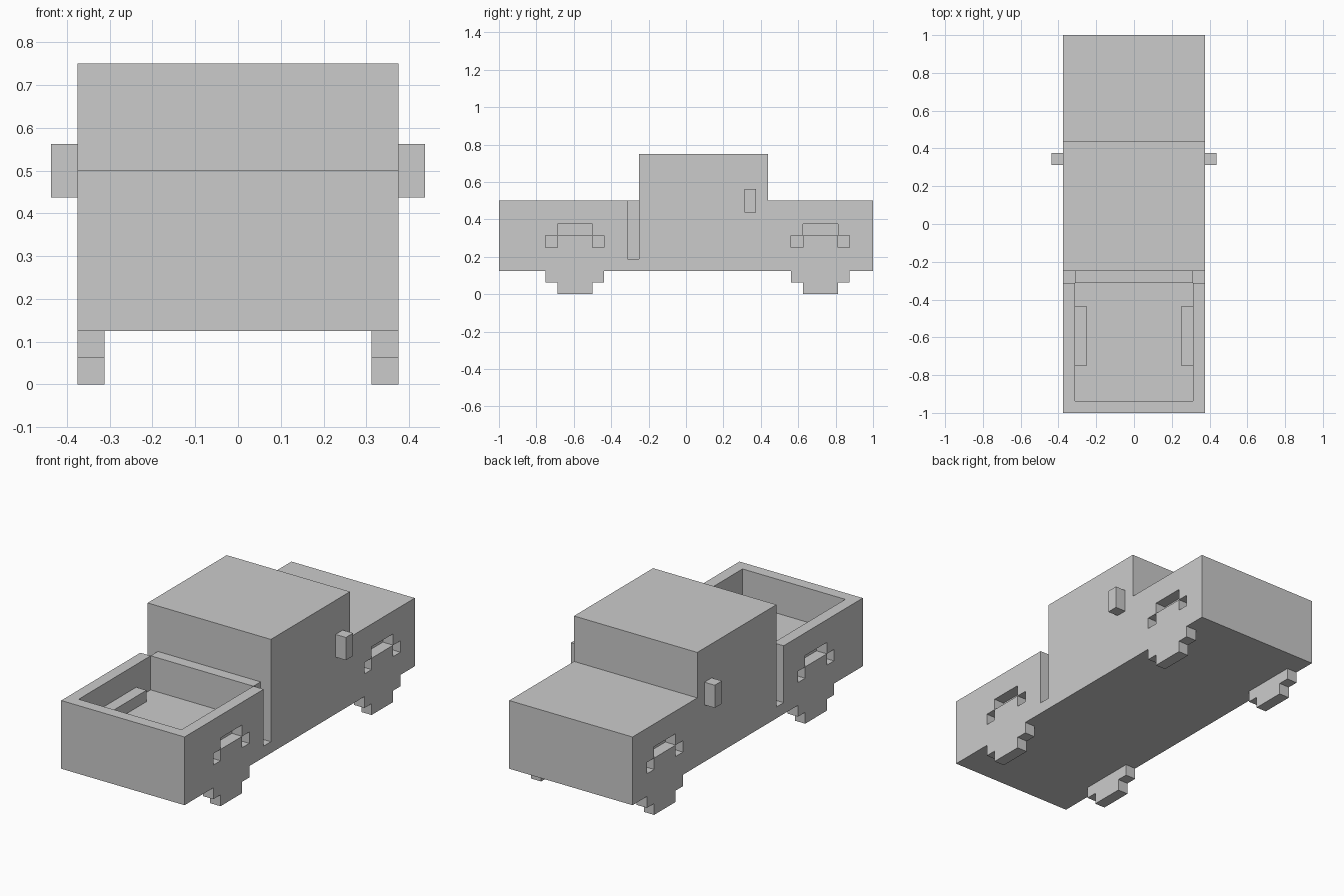
import bpy, bmesh

if "Cube" in bpy.data.objects:
    bpy.data.objects.remove(bpy.data.objects["Cube"])

U = 1 / 16  # the model sits on a regular grid of this size


def extrude(name, outline, x0, x1):
    """Extrude a (y, z) outline, given in grid units, from x0 to x1."""
    bm = bmesh.new()
    face = bm.faces.new([bm.verts.new((x0 * U, y * U, z * U)) for y, z in outline])
    geom = bmesh.ops.extrude_face_region(bm, geom=[face])["geom"]
    verts = [v for v in geom if isinstance(v, bmesh.types.BMVert)]
    bmesh.ops.translate(bm, verts=verts, vec=((x1 - x0) * U, 0, 0))
    bmesh.ops.recalc_face_normals(bm, faces=bm.faces)
    mesh = bpy.data.meshes.new(name)
    bm.to_mesh(mesh)
    bm.free()
    obj = bpy.data.objects.new(name, mesh)
    bpy.context.collection.objects.link(obj)
    return obj


def box(name, x, y, z):
    return extrude(name, [(y[0], z[0]), (y[1], z[0]), (y[1], z[1]), (y[0], z[1])], *x)


def cut(target, cutter):
    """Subtract the cutter from the target and delete it."""
    mod = target.modifiers.new("cut", "BOOLEAN")
    mod.operation = "DIFFERENCE"
    mod.solver = "EXACT"
    mod.object = cutter
    bpy.context.view_layer.objects.active = target
    bpy.ops.object.modifier_apply(modifier=mod.name)
    bpy.data.objects.remove(cutter)


def span(side, a, b):
    """x range between a and b on the given side."""
    return (a, b) if side > 0 else (-b, -a)


# Body: side profile with bed, cab and rear deck
body = extrude("body", [(-16, 2), (16, 2), (16, 8), (7, 8), (7, 12),
                        (-4, 12), (-4, 8), (-16, 8)], -6, 6)

# Open bed
cut(body, box("bed_cutter", (-5, 5), (-15, -5), (5, 9)))

for side, label in ((1, "right"), (-1, "left")):
    # Slot between bed and cab
    cut(body, box("slot_cutter", span(side, 5, 7), (-5, -4), (3, 9)))

    for y, end in ((-12, "front"), (9, "back")):
        # Stepped wheel arch
        arch = [(y, 1), (y + 5, 1), (y + 5, 5), (y + 4, 5), (y + 4, 6),
                (y + 1, 6), (y + 1, 5), (y, 5)]
        cut(body, extrude("arch_cutter", arch, *span(side, 5, 7)))

        # Wheel: square with notched corners
        wheel = [(y + 1, 0), (y + 4, 0), (y + 4, 1), (y + 5, 1), (y + 5, 4), (y + 4, 4),
                 (y + 4, 5), (y + 1, 5), (y + 1, 4), (y, 4), (y, 1), (y + 1, 1)]
        extrude(f"{end}_{label}_wheel", wheel, *span(side, 5, 6))

    # Wheel housing inside the bed
    box(f"{label}_wheel_housing", span(side, 4, 5), (-12, -7), (5, 6))

    # Side mirror
    box(f"{label}_mirror", span(side, 6, 7), (5, 6), (7, 9))
